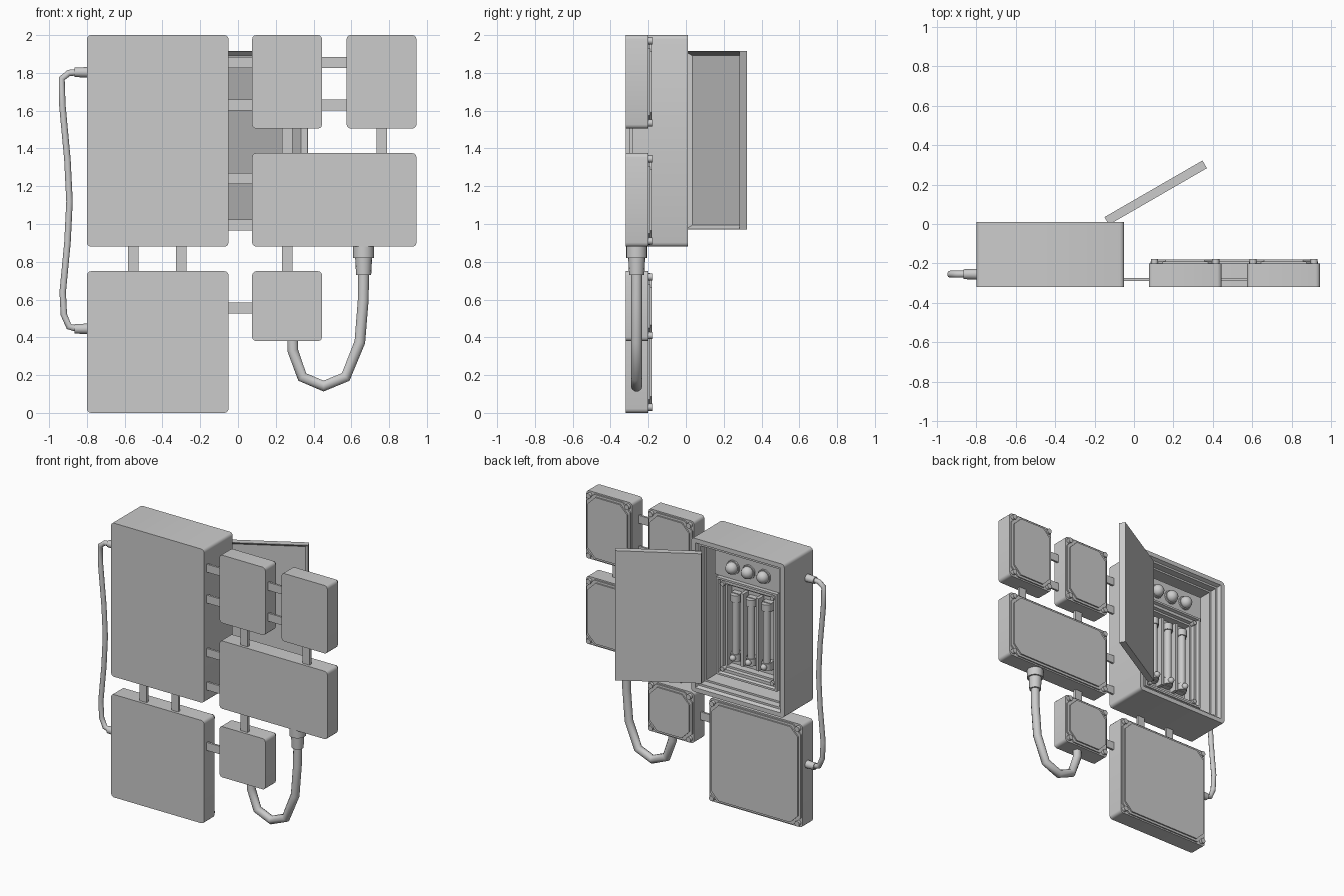
import bpy, bmesh, math
from mathutils import Matrix, Vector

old = bpy.data.objects.get("Cube")
if old:
    bpy.data.objects.remove(old, do_unlink=True)

GREY = (0.6, 0.6, 0.6, 1)
mat = bpy.data.materials.new("painted grey metal")
mat.use_nodes = True
mat.diffuse_color = GREY
mat.node_tree.nodes["Principled BSDF"].inputs["Base Color"].default_value = GREY


def finish(name, bm):
    mesh = bpy.data.meshes.new(name)
    bm.to_mesh(mesh)
    bm.free()
    mesh.materials.append(mat)
    obj = bpy.data.objects.new(name, mesh)
    bpy.context.collection.objects.link(obj)
    bpy.ops.object.select_all(action='DESELECT')
    obj.select_set(True)
    bpy.context.view_layer.objects.active = obj
    bpy.ops.object.shade_smooth_by_angle(angle=math.radians(40))
    return obj


def block(name, xs, ys, zs, steps=(), corner=0, segments=3):
    """Box whose back face gets (inset, shift) steps and whose corners are rounded."""
    bm = bmesh.new()
    lo, hi = Vector((xs[0], ys[0], zs[0])), Vector((xs[1], ys[1], zs[1]))
    bmesh.ops.create_cube(bm, size=1, matrix=Matrix.Translation((lo + hi) / 2)
                          @ Matrix.Diagonal((*(hi - lo), 1)))
    outer = [e for e in bm.edges if abs(e.verts[0].co.y - e.verts[1].co.y) > 1e-4]
    back = max(bm.faces, key=lambda f: f.calc_center_median().y)
    for inset, shift in steps:
        bmesh.ops.inset_individual(bm, faces=[back], thickness=inset)
        bmesh.ops.translate(bm, verts=back.verts[:], vec=(0, shift, 0))
    if corner:
        bmesh.ops.bevel(bm, geom=outer, offset=corner, segments=segments,
                        profile=0.5, affect='EDGES')
    return finish(name, bm)


def rod(name, a, b, r1, r2=None, sides=16):
    a, b = Vector(a), Vector(b)
    d = b - a
    bm = bmesh.new()
    bmesh.ops.create_cone(bm, cap_ends=True, segments=sides, radius1=r1,
                          radius2=r1 if r2 is None else r2, depth=d.length,
                          matrix=Matrix.Translation((a + b) / 2)
                          @ d.to_track_quat('Z', 'Y').to_matrix().to_4x4())
    return finish(name, bm)


def ball(name, centre, r):
    bm = bmesh.new()
    bmesh.ops.create_uvsphere(bm, u_segments=16, v_segments=10, radius=r,
                              matrix=Matrix.Translation(centre))
    return finish(name, bm)


def cable(name, path, y, r):
    curve = bpy.data.curves.new(name, 'CURVE')
    curve.dimensions = '3D'
    curve.bevel_depth = r
    curve.bevel_resolution = 3
    spline = curve.splines.new('POLY')
    spline.points.add(len(path) - 1)
    for p, (x, z) in zip(spline.points, path):
        p.co = (x, y, z, 1)
    curve.materials.append(mat)
    obj = bpy.data.objects.new(name, curve)
    bpy.context.collection.objects.link(obj)


FRONT, BACK = -0.32, -0.2

# Small boxes: rounded body, chamfered lid in two layers, four corner screws
small_boxes = {
    "lower_box": ((-0.8, -0.05), (0, 0.75)),
    "top_middle_box": ((0.075, 0.445), (1.505, 2)),
    "top_left_box": ((0.575, 0.945), (1.505, 2)),
    "wide_box": ((0.075, 0.945), (0.88, 1.375)),
    "junction_box": ((0.075, 0.445), (0.38, 0.75)),
}
for name, (xs, zs) in small_boxes.items():
    block(name + "_body", xs, (FRONT, BACK), zs, corner=0.022)
    for layer, inset, top in (("lid", 0.01, -0.19), ("lid_panel", 0.026, -0.18)):
        block(name + "_" + layer, (xs[0] + inset, xs[1] - inset), (BACK - 0.01, top),
              (zs[0] + inset, zs[1] - inset), corner=0.06, segments=1)
    for x in (xs[0] + 0.03, xs[1] - 0.03):
        for z in (zs[0] + 0.03, zs[1] - 0.03):
            rod(name + "_screw", (x, BACK - 0.01, z), (x, -0.178, z), 0.019, sides=10)

# Main cabinet with stepped opening
block("cabinet", (-0.8, -0.05), (FRONT, 0.01), (0.88, 2),
      steps=((0.045, 0), (0.015, -0.025), (0.02, 0), (0.002, -0.05),
             (0.018, 0), (0.002, -0.135)), corner=0.022)

# Open door, built closed and swung about its hinge
door = block("door", (-0.575, 0), (0, 0.045), (0.97, 1.915),
             steps=((0.004, 0), (0.03, -0.03)))
door.location = (-0.15, 0.035, 0)
door.rotation_euler = (0, 0, math.radians(-150))

# Lamp panel and fuse tray inside the cabinet
block("lamp_panel", (-0.70, -0.15), (-0.21, -0.12), (1.71, 1.90))
block("fuse_tray", (-0.67, -0.18), (-0.21, -0.09), (1.0, 1.71),
      steps=((0.02, 0), (0.01, -0.02), (0.03, 0), (0.005, -0.025), (0.02, 0), (0.002, -0.05)))
for x in (-0.625, -0.225):
    for z in (1.045, 1.665):
        rod("tray_screw", (x, -0.13, z), (x, -0.095, z), 0.016, sides=10)

for x in (-0.55, -0.425, -0.30):
    rod("lamp_collar", (x, -0.13, 1.80), (x, -0.108, 1.80), 0.05)
    ball("lamp", (x, -0.1, 1.80), 0.043)
    rod("fuse", (x, -0.145, 1.12), (x, -0.145, 1.59), 0.026)
    for z in (1.14, 1.57):
        block("fuse_clip", (x - 0.036, x + 0.036), (-0.195, -0.145), (z - 0.03, z + 0.03))
        rod("fuse_cap", (x, -0.145, z - 0.025), (x, -0.145, z + 0.025), 0.034)
    ball("fuse_knob", (x, -0.11, 1.14), 0.022)
for x in (-0.4875, -0.3625):
    block("fuse_divider", (x - 0.012, x + 0.012), (-0.195, -0.125), (1.09, 1.62))

# Flat straps joining the boxes
for x0, x1, heights in ((-0.06, 0.085, (1.855, 1.63, 1.24, 0.995)),
                        (0.435, 0.585, (1.855, 1.63)), (-0.06, 0.085, (0.555,))):
    for z in heights:
        block("side_strap", (x0, x1), (-0.29, -0.275), (z - 0.029, z + 0.029))
for z0, z1, places in ((0.74, 0.89, (-0.555, -0.30, 0.26)), (1.365, 1.515, (0.26, 0.76))):
    for x in places:
        block("upright_strap", (x - 0.028, x + 0.028), (-0.3, -0.28), (z0, z1))

# Thin cable on the right side with its two sockets
Y = -0.255
for z in (1.803, 0.445):
    rod("thin_cable_nut", (-0.79, Y, z), (-0.865, Y, z), 0.028, 0.025)
cable("thin_cable", [(-0.85, 1.803), (-0.895, 1.80), (-0.933, 1.77), (-0.93, 1.63),
                     (-0.903, 1.34), (-0.892, 1.12), (-0.903, 0.9), (-0.928, 0.64),
                     (-0.922, 0.52), (-0.895, 0.457), (-0.85, 0.445)], Y, 0.018)

# Thick looping cable with its collar
Y = -0.262
rod("thick_cable_collar", (0.665, Y, 0.89), (0.665, Y, 0.82), 0.056)
rod("thick_cable_sleeve", (0.665, Y, 0.825), (0.665, Y, 0.73), 0.045, 0.04)
cable("thick_cable", [(0.665, 0.75), (0.663, 0.6), (0.645, 0.375), (0.57, 0.19),
                      (0.453, 0.142), (0.34, 0.19), (0.29, 0.33), (0.29, 0.39)], Y, 0.03)
